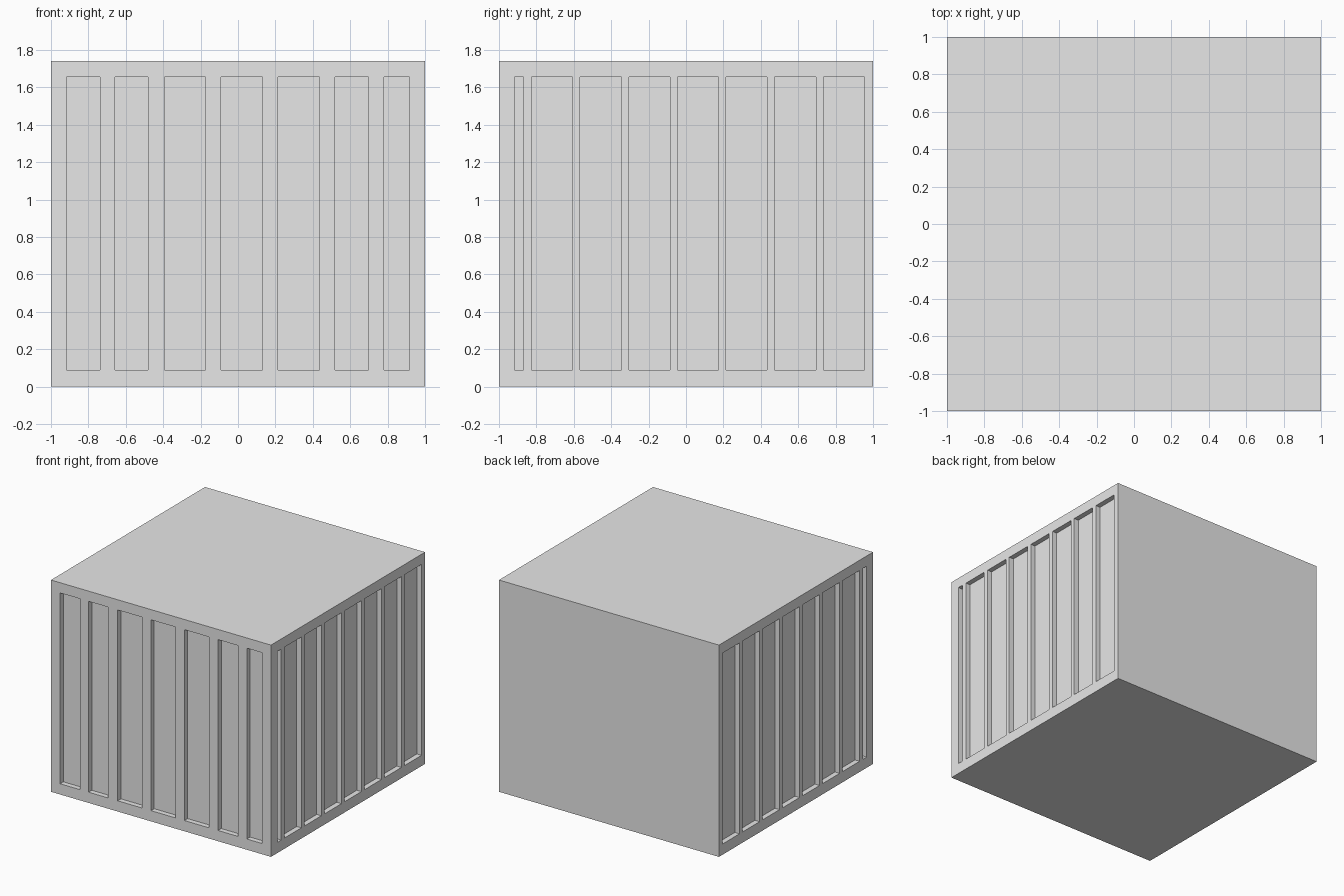
import bpy
import bmesh
from mathutils import Matrix, Vector

default = bpy.data.objects.get("Cube")
if default:
    bpy.data.objects.remove(default, do_unlink=True)

HEIGHT = 1.74
SLOT_BOTTOM, SLOT_TOP = 0.088, 1.656
DEPTH = 0.042

grey = bpy.data.materials.new("light_grey")
grey.use_nodes = True
grey.diffuse_color = (0.8, 0.8, 0.8, 1)
grey.node_tree.nodes["Principled BSDF"].inputs["Base Color"].default_value = (0.8, 0.8, 0.8, 1)


def add_box(bm, low, high):
    low, high = Vector(low), Vector(high)
    size = Matrix.Diagonal((high - low).to_4d())
    bmesh.ops.create_cube(bm, size=1, matrix=Matrix.Translation((low + high) / 2) @ size)


def make_object(name, bm):
    mesh = bpy.data.meshes.new(name)
    bm.to_mesh(mesh)
    bm.free()
    mesh.materials.append(grey)
    obj = bpy.data.objects.new(name, mesh)
    bpy.context.collection.objects.link(obj)
    return obj


# Solid container body
bm = bmesh.new()
add_box(bm, (-1, -1, 0), (1, 1, HEIGHT))
body = make_object("container_body", bm)

# Cutters for the recessed panels
bm = bmesh.new()
front_slots = [(-0.917, -0.738), (-0.658, -0.481), (-0.393, -0.174), (-0.091, 0.131),
               (0.214, 0.436), (0.519, 0.698), (0.781, 0.917)]
for left, right in front_slots:
    add_box(bm, (left, -1.1, SLOT_BOTTOM), (right, -1 + DEPTH, SLOT_TOP))

# Side panels: one narrow slot by the front, then an even row
side_slots = [(-0.917, -0.869)]
side_slots += [(-0.826 + 0.26 * i, -0.606 + 0.26 * i) for i in range(7)]
for near, far in side_slots:
    add_box(bm, (1 - DEPTH, near, SLOT_BOTTOM), (1.1, far, SLOT_TOP))
    add_box(bm, (-1.1, near, SLOT_BOTTOM), (-1 + DEPTH, far, SLOT_TOP))
cutter = make_object("panel_cutter", bm)
cutter.hide_render = True

# Carve the panels and keep the result as plain geometry
carve = body.modifiers.new("carve_panels", "BOOLEAN")
carve.operation = "DIFFERENCE"
carve.solver = "EXACT"
carve.object = cutter
bpy.context.view_layer.update()
graph = bpy.context.evaluated_depsgraph_get()
carved = bpy.data.meshes.new_from_object(body.evaluated_get(graph))
body.modifiers.clear()
body.data = carved
bpy.data.objects.remove(cutter, do_unlink=True)
